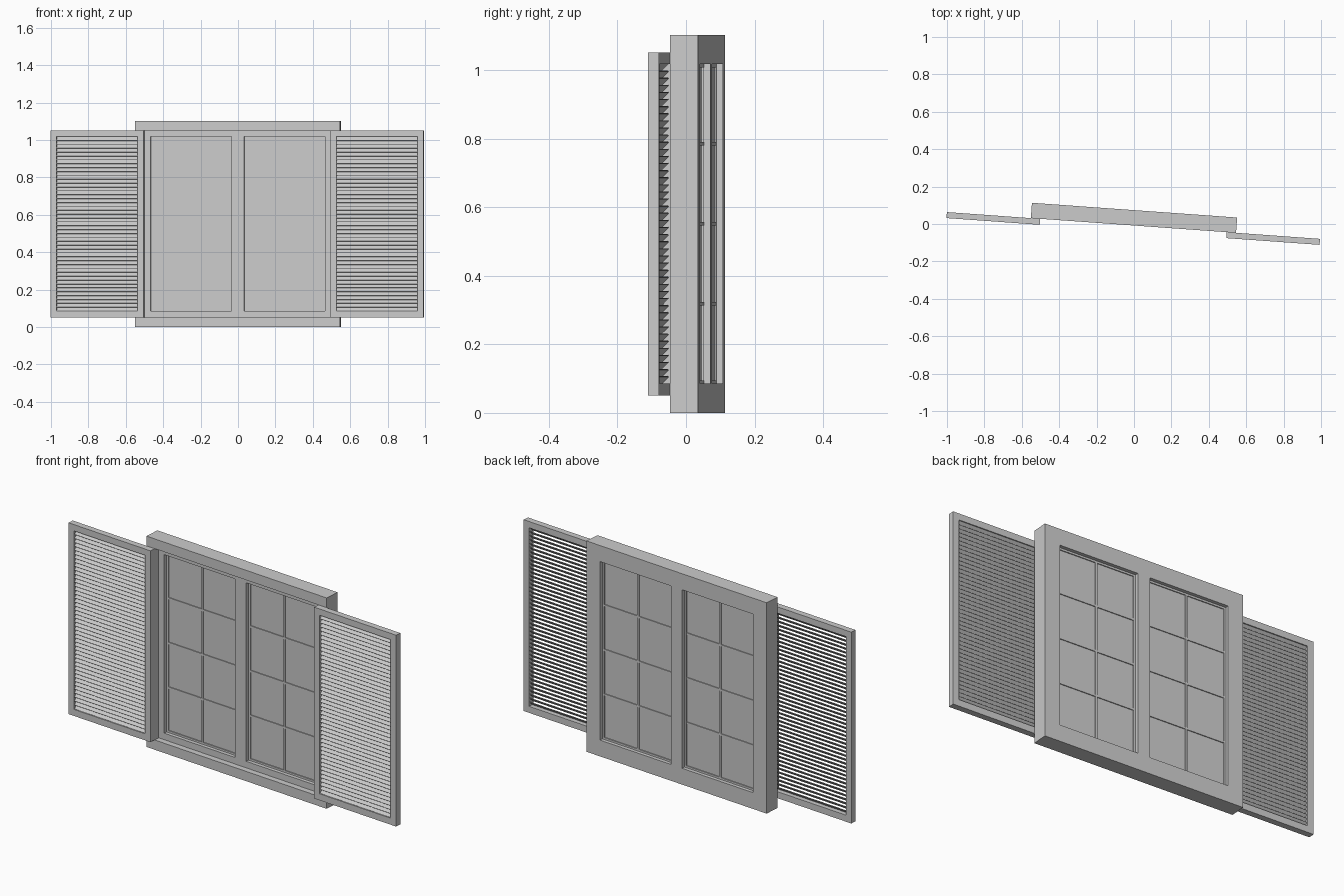
import bpy, math
from mathutils import Matrix, Vector

cube = bpy.data.objects.get("Cube")
if cube:
    bpy.data.objects.remove(cube, do_unlink=True)

# One plain grey for everything
grey = bpy.data.materials.new("plain grey")
grey.use_nodes = True
colour = (0.6, 0.6, 0.6, 1)
grey.diffuse_color = colour
grey.node_tree.nodes["Principled BSDF"].inputs["Base Color"].default_value = colour

# The whole window is turned slightly about the vertical axis
PLACE = Matrix.Translation((0, 0.033, 0)) @ Matrix.Rotation(math.radians(-4.1), 4, "Z")


def box(name, x, y, z, tilt=0):
    """Box from (min, max) ranges, tilted about its own long axis."""
    bpy.ops.mesh.primitive_cube_add(size=1)
    ob = bpy.context.object
    ob.name = name
    size = Vector([r[1] - r[0] for r in (x, y, z)])
    mid = Vector([(r[0] + r[1]) / 2 for r in (x, y, z)])
    ob.data.transform(Matrix.Diagonal((*size, 1)))
    ob.matrix_world = PLACE @ Matrix.Translation(mid) @ Matrix.Rotation(tilt, 4, "X")
    ob.data.materials.append(grey)
    return ob


def cut(ob, x, y, z):
    """Cut a box-shaped hole."""
    cutter = box("cutter", x, y, z)
    cutter.hide_render = True
    mod = ob.modifiers.new("hole", "BOOLEAN")
    mod.object = cutter
    mod.solver = "EXACT"
    bpy.context.view_layer.objects.active = ob
    bpy.ops.object.modifier_apply(modifier=mod.name)
    bpy.data.objects.remove(cutter, do_unlink=True)


def join(name, parts):
    bpy.ops.object.select_all(action="DESELECT")
    for p in parts:
        p.select_set(True)
    bpy.context.view_layer.objects.active = parts[0]
    bpy.ops.object.join()
    parts[0].name = name


FRONT, BACK, STEP = -0.041, 0.041, 0.031
BOTTOM, TOP = 0.085, 1.018
SASH_MID = (FRONT + STEP + BACK) / 2
BAR = 0.005
THROUGH = (-0.2, 0.2)

# Window frame with a recess that takes the closed shutters
frame = box("window_frame", (-0.55, 0.55), (FRONT, BACK), (0, 1.102))
cut(frame, (-0.5, 0.5), (-0.2, FRONT + STEP), (0.051, 1.051))

for side, label in ((-1, "right"), (1, "left")):
    def span(a, b):
        return tuple(sorted((side * a, side * b)))

    # Opening, sash, glazing bars and pane
    opening = span(0.034, 0.467)
    cut(frame, opening, THROUGH, (BOTTOM, TOP))
    depth = (SASH_MID - 0.007, SASH_MID + 0.007)
    sash = box(label + "_sash", opening, depth, (BOTTOM, TOP))
    cut(sash, span(0.044, 0.457), THROUGH, (BOTTOM + 0.01, TOP - 0.01))
    mid = side * 0.2505
    bars = [box("bar", (mid - BAR, mid + BAR), depth, (BOTTOM, TOP))]
    for i in (1, 2, 3):
        z = BOTTOM + (TOP - BOTTOM) * i / 4
        bars.append(box("bar", opening, (depth[0] + 0.0005, depth[1] - 0.0005), (z - BAR, z + BAR)))
    join(label + "_glazing_bars", bars)
    box(label + "_pane", opening, (SASH_MID - 0.002, SASH_MID + 0.002), (BOTTOM, TOP))

    # Open shutter lying against the front of the frame
    thick = 0.032
    shutter = box(label + "_shutter_frame", span(0.5, 1.0), (FRONT - thick, FRONT), (0.051, 1.051))
    gap = span(0.533, 0.967)
    cut(shutter, gap, THROUGH, (BOTTOM, TOP))

    # Slats sloping down towards the front
    count = 45
    pitch = (TOP - BOTTOM) / count
    y = FRONT - thick / 2
    slats = []
    for i in range(count):
        z = BOTTOM + pitch * (i + 0.5)
        slats.append(box("slat", gap, (y - 0.015, y + 0.015), (z - 0.0015, z + 0.0015), math.radians(45)))
    join(label + "_shutter_slats", slats)
